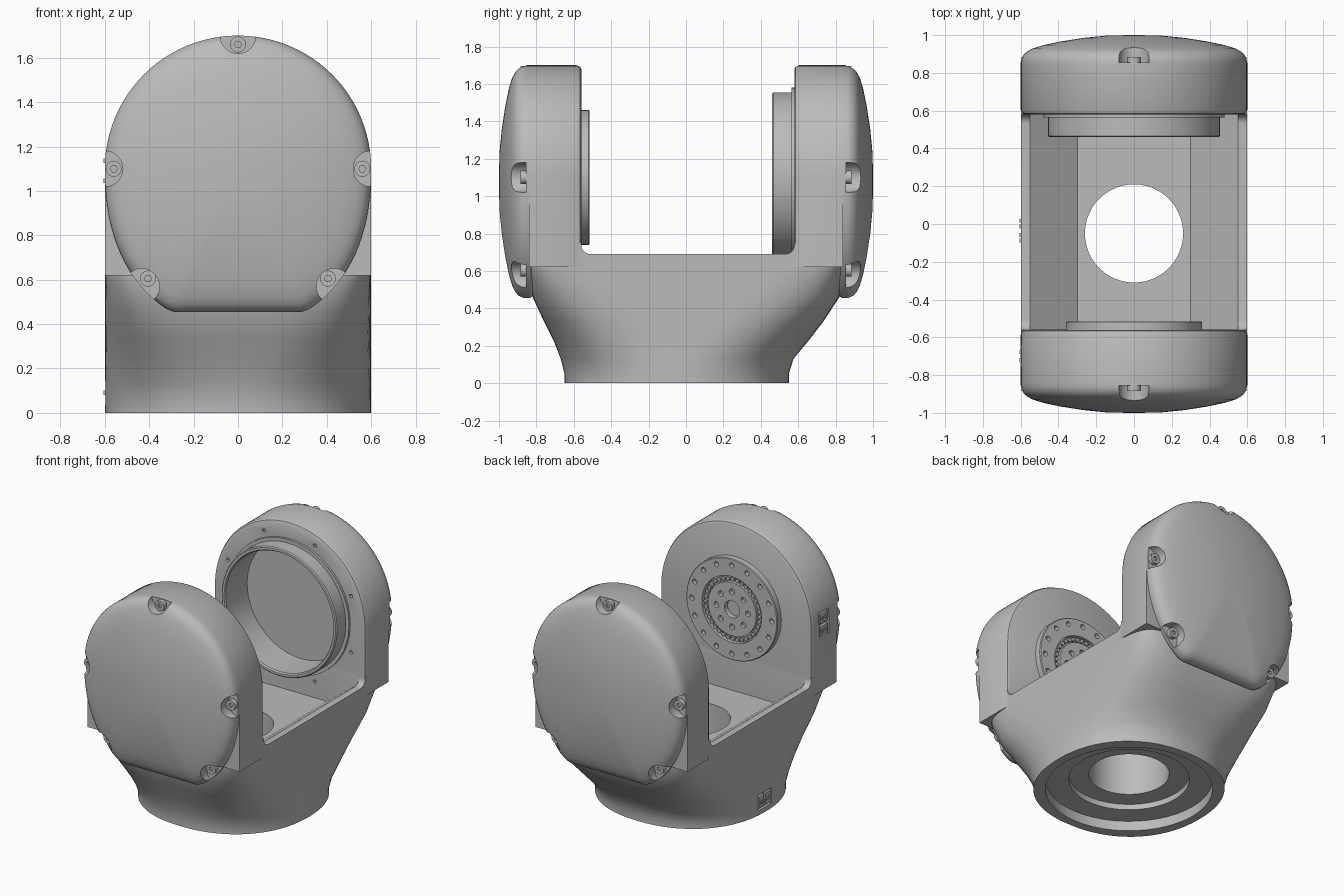
import bpy, bmesh, math
from mathutils import Vector

if "Cube" in bpy.data.objects:
    bpy.data.objects.remove(bpy.data.objects["Cube"], do_unlink=True)

GREY = bpy.data.materials.new("satin_grey")
GREY.use_nodes = True
GREY.diffuse_color = (0.5, 0.5, 0.5, 1)
for node in GREY.node_tree.nodes:
    if node.type == "BSDF_PRINCIPLED":
        node.inputs["Base Color"].default_value = GREY.diffuse_color

AXLE = 1.1    # height of the joint axis
R = 0.6       # half width of the body
BASE_Y = -0.05


def loft(name, rings, closed=False, parts=1):
    """Skin equal-length rings; with parts > 1 each run of rings is its own shell."""
    bm = bmesh.new()
    per = len(rings) // parts
    for p in range(parts):
        rows = [[bm.verts.new(c) for c in ring] for ring in rings[p * per:(p + 1) * per]]
        n = len(rows[0])
        pairs = list(zip(rows, rows[1:]))
        if closed:
            pairs.append((rows[-1], rows[0]))
        else:
            bm.faces.new(rows[0])
            bm.faces.new(rows[-1])
        for a, b in pairs:
            for i in range(n):
                j = (i + 1) % n
                bm.faces.new((a[i], a[j], b[j], b[i]))
    bmesh.ops.recalc_face_normals(bm, faces=bm.faces)
    mesh = bpy.data.meshes.new(name)
    bm.to_mesh(mesh)
    bm.free()
    mesh.materials.append(GREY)
    ob = bpy.data.objects.new(name, mesh)
    bpy.context.collection.objects.link(ob)
    return ob


def circle_y(r, y, x=0, z=AXLE, n=64):
    return [Vector((x + r * math.cos(2 * math.pi * i / n), y,
                    z + r * math.sin(2 * math.pi * i / n))) for i in range(n)]


def circle_z(r, z, n=48):
    return [Vector((p.x, BASE_Y + p.z, z)) for p in circle_y(r, 0, z=0, n=n)]


def lathe(name, profile, closed=False):
    return loft(name, [circle_y(r, y) for r, y in profile], closed)


def pegs(name, spots, r, y0, y1, n=16):
    rings = []
    for x, z in spots:
        rings += [circle_y(r, y0, x, z, n), circle_y(r, y1, x, z, n)]
    return loft(name, rings, parts=len(spots))


def around(count, r, phase=0.0):
    angles = [2 * math.pi * (i + phase) / count for i in range(count)]
    return [(r * math.cos(a), AXLE + r * math.sin(a)) for a in angles]


def box(name, lo, hi):
    ring = [(lo[0], lo[1]), (hi[0], lo[1]), (hi[0], hi[1]), (lo[0], hi[1])]
    return loft(name, [[Vector((x, y, z)) for x, y in ring] for z in (lo[2], hi[2])])


def boolean(target, tool, operation="DIFFERENCE"):
    mod = target.modifiers.new("bool", "BOOLEAN")
    mod.operation, mod.solver, mod.object = operation, "EXACT", tool
    bpy.context.view_layer.objects.active = target
    bpy.ops.object.modifier_apply(modifier=mod.name)
    bpy.data.objects.remove(tool, do_unlink=True)


def power(v, e):
    return math.copysign(abs(v) ** e, v)


def body_ring(z, y0, y1, e, n=96):
    mid, half = (y0 + y1) / 2, (y1 - y0) / 2
    turns = [2 * math.pi * (i + 0.5) / n for i in range(n)]
    return [Vector((0.599 * power(math.cos(t), 2 / e),
                    mid + half * power(math.sin(t), 2 / e), z)) for t in turns]


def arm_ring(scale, y):
    pts = [(R * math.cos(math.pi * i / 48), R * math.sin(math.pi * i / 48)) for i in range(49)]
    pts += [(-R, -0.48), (R, -0.48)]
    return [Vector((x * scale, y, AXLE + z * scale)) for x, z in pts]


def cap_ring(scale, y, n=96):
    # Round above the axis, fuller and cut flat below it
    ring = []
    for i in range(n):
        c, s = math.cos(2 * math.pi * i / n), math.sin(2 * math.pi * i / n)
        if s >= 0:
            x, z = R * c, R * s
        else:
            x, z = R * power(c, 0.9), max(0.72 * power(s, 0.9), -0.645)
        ring.append(Vector((x * scale, y, 1.08 + (z + 0.02) * scale)))
    return ring


# Flared yoke body, round at the foot and boxy under the arms
body = loft("yoke_body", [body_ring(*s) for s in (
    (0, -0.65, 0.55, 2.2), (0.05, -0.65, 0.55, 2.2), (0.13, -0.67, 0.575, 2.4),
    (0.22, -0.705, 0.65, 2.8), (0.33, -0.76, 0.735, 3.5), (0.46, -0.82, 0.82, 5),
    (0.6, -0.84, 0.84, 8), (0.75, -0.84, 0.84, 10))])

# Two upright arms with softened inner edges
INNER = {-1: 0.56, 1: 0.58}
for side, inner in INNER.items():
    arm = loft("arm", [arm_ring(0.965, side * inner), arm_ring(0.985, side * (inner + 0.006)),
                       arm_ring(1, side * (inner + 0.025)), arm_ring(1, side * 0.84)])
    boolean(body, arm, "UNION")

# Gap between the arms with filleted lower corners
f = 0.05
gap = [(-0.56, 1.0), (0.58, 1.0)]
for cy, start in ((0.58 - f, 0), (-0.56 + f, -90)):
    for k in range(7):
        a = math.radians(start - 15 * k)
        gap.append((cy + f * math.cos(a), 0.69 + f + f * math.sin(a)))
boolean(body, loft("gap_cutter", [[Vector((x, y, z)) for y, z in gap] for x in (-0.7, 0.7)]))

# Sloped trough in the floor
trough = [(-0.55, 0.69), (-0.3, 0.5), (0.3, 0.5), (0.55, 0.69), (0.55, 0.8), (-0.55, 0.8)]
boolean(body, loft("trough_cutter",
                   [[Vector((x, y, z)) for x, z in trough] for y in (-0.559, 0.579)]))

# Stepped recess under the foot and the cable hole through the floor
steps = ((0.54, -0.1), (0.54, 0.07), (0.39, 0.07), (0.39, 0.11), (0.26, 0.11), (0.26, 0.65))
boolean(body, loft("foot_cutter", [circle_z(r, z) for r, z in steps]))

# Bearing bore and its screw holes in the back arm
boolean(body, lathe("bore_cutter", ((0.425, 0.45), (0.425, 0.71))))
boolean(body, pegs("screw_hole_cutter", around(8, 0.525, 0.5), 0.012, 0.5, 0.62, 12))

# Sockets on the right side: centre y, centre z, half width, half height
objects = [body]
for label, y, z, w, h in (("arm", -0.70, 1.09, 0.055, 0.09), ("foot", -0.035, 0.09, 0.075, 0.055)):
    boolean(body, box("socket_cutter", (-0.7, y - w, z - h), (-0.58, y + w, z + h)))
    for k in (-1, 1):
        dy, dz = (0, k * h / 2) if h > w else (k * w / 2, 0)
        hw, hh = (w * 0.75, h * 0.4) if h > w else (w * 0.4, h * 0.75)
        objects.append(box(label + "_socket_plug", (-0.598, y + dy - hw, z + dz - hh),
                           (-0.57, y + dy + hw, z + dz + hh)))
        for j in (-1, 1):
            py, pz, q = y + dy + j * hw * 0.5, z + dz, 0.01
            objects.append(box(label + "_socket_pin", (-0.606, py - q, pz - q),
                               (-0.59, py + q, pz + q)))

# Domed end caps with five screw pockets each
dome = ((0.985, 0.82), (1, 0.835), (1, 0.862), (0.992, 0.88), (0.975, 0.898), (0.945, 0.914),
        (0.9, 0.928), (0.8, 0.947), (0.65, 0.966), (0.45, 0.985), (0.25, 0.997), (0.05, 1.0))
screws = [(0, 1.66), (0.56, 1.1), (-0.56, 1.1), (0.405, 0.605), (-0.405, 0.605)]
pockets = [(x * 1.07, AXLE + (z - AXLE) * 1.07) for x, z in screws]
for side, label in ((-1, "front"), (1, "back")):
    cap = loft(label + "_cap", [cap_ring(s, side * y) for s, y in dome])
    boolean(cap, pegs("pocket_cutter", pockets, 0.08, side * 0.855, side * 1.1, 32))
    heads = pegs(label + "_cap_screws", screws, 0.036, side * 0.85, side * 0.885, 24)
    boolean(heads, pegs("drive_cutter", screws, 0.016, side * 0.87, side * 0.95, 6))
    objects += [cap, heads]

# Bearing ring standing off the back arm
objects.append(lathe("bearing_ring", ((0.425, 0.6), (0.425, 0.47), (0.432, 0.46), (0.448, 0.46),
                                      (0.455, 0.467), (0.455, 0.565), (0.48, 0.565), (0.48, 0.6)),
                     closed=True))

# Output flange of the drive on the front arm
flange = lathe("drive_flange", ((0.36, -0.58), (0.36, -0.52), (0.355, -0.515), (0.235, -0.515),
                                (0.235, -0.545), (0.19, -0.545), (0.19, -0.52), (0.06, -0.52),
                                (0.06, -0.555)))
boolean(flange, pegs("outer_hole_cutter", around(16, 0.315), 0.018, -0.545, -0.5))
boolean(flange, pegs("inner_hole_cutter", around(8, 0.125), 0.02, -0.545, -0.5))
objects.append(flange)
objects.append(pegs("flange_rollers", around(36, 0.2125), 0.014, -0.55, -0.522, 10))

# Smooth shading with crisp edges
bpy.ops.object.select_all(action="DESELECT")
for ob in objects:
    ob.select_set(True)
bpy.context.view_layer.objects.active = body
bpy.ops.object.shade_smooth_by_angle(angle=math.radians(30))
